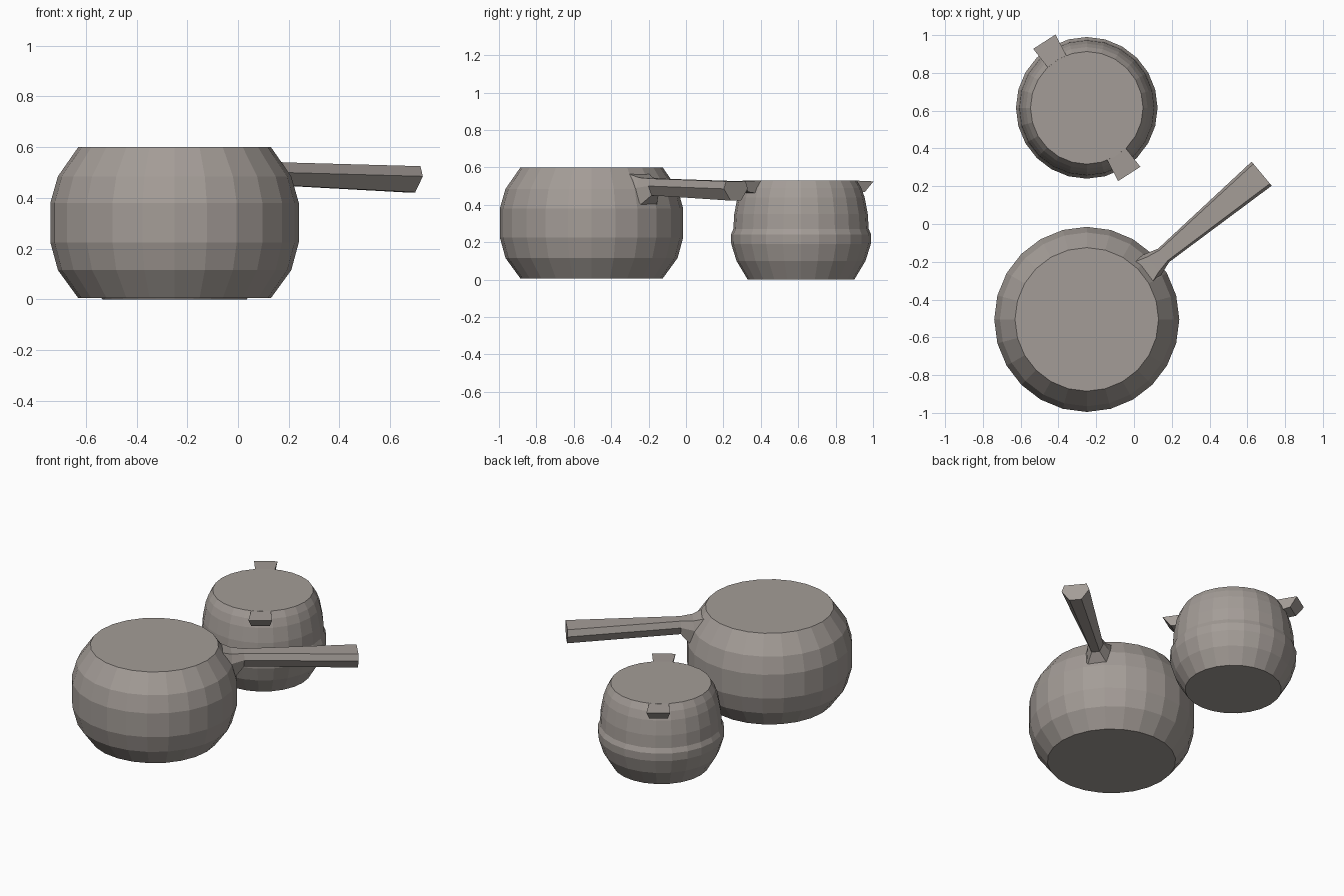
import bpy, bmesh, math
from mathutils import Vector

if "Cube" in bpy.data.objects:
    bpy.data.objects.remove(bpy.data.objects["Cube"])

steel = bpy.data.materials.new("warm grey")
steel.diffuse_color = (0.37, 0.335, 0.31, 1)
steel.use_nodes = True
steel.node_tree.nodes["Principled BSDF"].inputs["Base Color"].default_value = steel.diffuse_color


def finish(bm, name):
    bmesh.ops.recalc_face_normals(bm, faces=bm.faces)
    me = bpy.data.meshes.new(name)
    bm.to_mesh(me)
    bm.free()
    me.materials.append(steel)
    ob = bpy.data.objects.new(name, me)
    bpy.context.collection.objects.link(ob)
    return ob


def loft(name, rings):
    """Skin closed rings of points and cap both ends."""
    bm = bmesh.new()
    loops = [[bm.verts.new(p) for p in ring] for ring in rings]
    n = len(loops[0])
    for a, b in zip(loops, loops[1:]):
        for i in range(n):
            j = (i + 1) % n
            bm.faces.new((a[i], a[j], b[j], b[i]))
    bm.faces.new(loops[0])
    bm.faces.new(loops[-1])
    return finish(bm, name)


def pot(name, cx, cy, profile, sides=24):
    rings = [[(cx + r * math.cos(i * math.tau / sides),
               cy + r * math.sin(i * math.tau / sides), z)
              for i in range(sides)] for r, z in profile]
    return loft(name, rings)


def radial(cx, cy, angle, r, side, z):
    """Point at distance r along a direction, offset sideways."""
    a = math.radians(angle)
    return Vector((cx + r * math.cos(a) - side * math.sin(a),
                   cy + r * math.sin(a) + side * math.cos(a), z))


BIG = (-0.25, -0.505)
SMALL = (-0.25, 0.615)

# pot bodies
pot("saucepan_body", *BIG, [(0.38, 0.005), (0.46, 0.115), (0.49, 0.225),
                            (0.49, 0.38), (0.46, 0.485), (0.38, 0.6)])
pot("small_pot_body", *SMALL, [(0.285, 0), (0.345, 0.10), (0.373, 0.19),
                               (0.375, 0.24), (0.362, 0.27), (0.357, 0.35),
                               (0.34, 0.44), (0.322, 0.49), (0.298, 0.53)])

# long saucepan handle: six-sided bar, flared where it meets the pot
# each station: distance, top half width, mid half width, bottom half width, z top, mid, bottom
stations = [(0.38, 0.075, 0.095, 0.075, 0.57, 0.48, 0.37),
            (0.455, 0.05, 0.07, 0.07, 0.545, 0.49, 0.38),
            (0.53, 0.035, 0.046, 0.024, 0.54, 0.50, 0.45),
            (1.205, 0.068, 0.083, 0.036, 0.525, 0.485, 0.422)]
rings = []
for r, t, m, b, zt, zm, zb in stations:
    section = [(t, zt), (m, zm), (b, zb), (-b, zb), (-m, zm), (-t, zt)]
    rings.append([radial(*BIG, 39.8, r, s, z) for s, z in section])
loft("saucepan_handle", rings)

# two wedge lugs on the small pot, level with its rim
for name, angle in (("rear_lug", 122.7), ("front_lug", 302.7)):
    rings = []
    for side in (-1, 1):
        section = [(0.285, 0.058, 0.53), (0.416, 0.07, 0.525),
                   (0.37, 0.055, 0.468), (0.30, 0.05, 0.46)]
        rings.append([radial(*SMALL, angle, r, side * w, z) for r, w, z in section])
    loft(name, rings)
